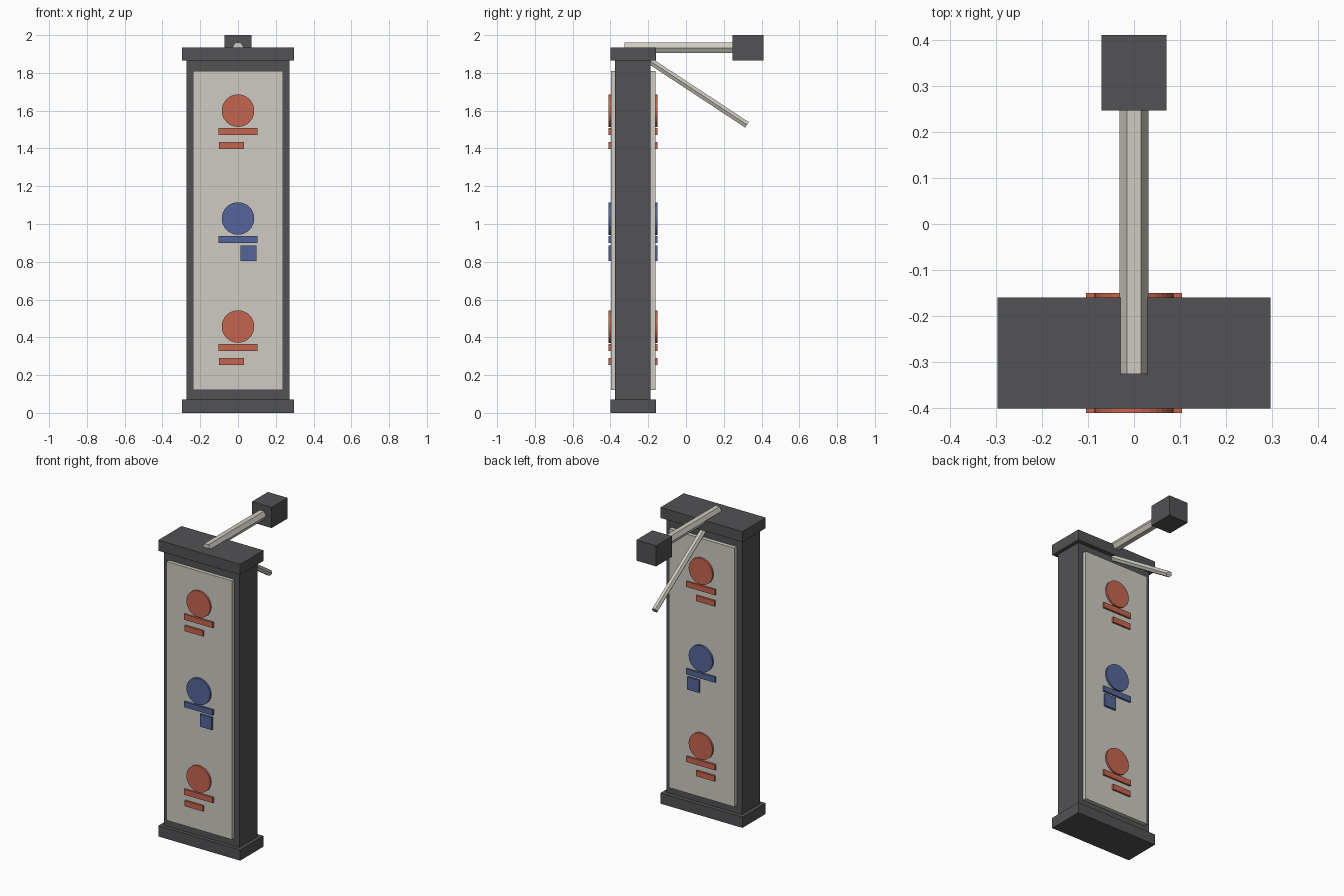
import bpy
import math
from mathutils import Vector

cube = bpy.data.objects.get("Cube")
if cube:
    bpy.data.objects.remove(cube, do_unlink=True)


def material(name, rgb):
    mat = bpy.data.materials.new(name)
    mat.use_nodes = True
    color = (*rgb, 1)
    mat.diffuse_color = color
    mat.node_tree.nodes["Principled BSDF"].inputs["Base Color"].default_value = color
    return mat


dark = material("dark grey", (0.085, 0.085, 0.09))
pale = material("pale grey", (0.62, 0.60, 0.54))
red = material("brick red", (0.56, 0.13, 0.08))
blue = material("slate blue", (0.09, 0.13, 0.32))


def finish(name, mat):
    obj = bpy.context.object
    obj.name = name
    obj.data.materials.append(mat)
    return obj


def box(name, mat, x, y, z):
    """Box given by its (low, high) extent on each axis."""
    spans = (x, y, z)
    bpy.ops.mesh.primitive_cube_add(size=1, location=[sum(s) / 2 for s in spans])
    bpy.context.object.scale = [s[1] - s[0] for s in spans]
    return finish(name, mat)


def rod(name, mat, start, end, radius, sides):
    """Prism running between two points of the yz plane, with corners on the x axis."""
    a, b = Vector((0, *start)), Vector((0, *end))
    d = b - a
    bpy.ops.mesh.primitive_cylinder_add(vertices=sides, radius=radius, depth=d.length,
                                        location=(a + b) / 2)
    obj = finish(name, mat)
    # Turn the corners onto x, then tilt the axis about x
    for v in obj.data.vertices:
        v.co.x, v.co.y = v.co.y, -v.co.x
    obj.rotation_euler.x = -math.atan2(d.y, d.z)
    return obj


# Sign column
depth = (-0.40, -0.16)
box("base", dark, (-0.296, 0.296), depth, (0, 0.07))
box("column", dark, (-0.273, 0.273), (-0.375, -0.187), (0.07, 1.866))
box("top_cap", dark, (-0.296, 0.296), depth, (1.866, 1.935))
box("panel", pale, (-0.237, 0.237), (-0.398, -0.162), (0.12, 1.81))

# Raised marks, passing through to both faces
marks = (-0.41, -0.15)
for label, mat, z in (("upper", red, 1.60), ("middle", blue, 1.029), ("lower", red, 0.457)):
    rod(label + "_disc", mat, (marks[0], z), (marks[1], z), 0.086, 32)
    box(label + "_long_bar", mat, (-0.104, 0.104), marks, (z - 0.129, z - 0.093))
    if mat == blue:
        box(label + "_square", mat, (0.012, 0.097), marks, (z - 0.226, z - 0.144))
    else:
        box(label + "_short_bar", mat, (-0.1, 0.033), marks, (z - 0.203, z - 0.167))

# Rear arm, bracing strut and mounting block
rod("arm", pale, (-0.326, 1.933), (0.25, 1.933), 0.031, 6)
rod("strut", pale, (-0.20, 1.869), (0.323, 1.525), 0.02, 6)
box("mounting_block", dark, (-0.071, 0.071), (0.246, 0.41), (1.865, 2.0))
